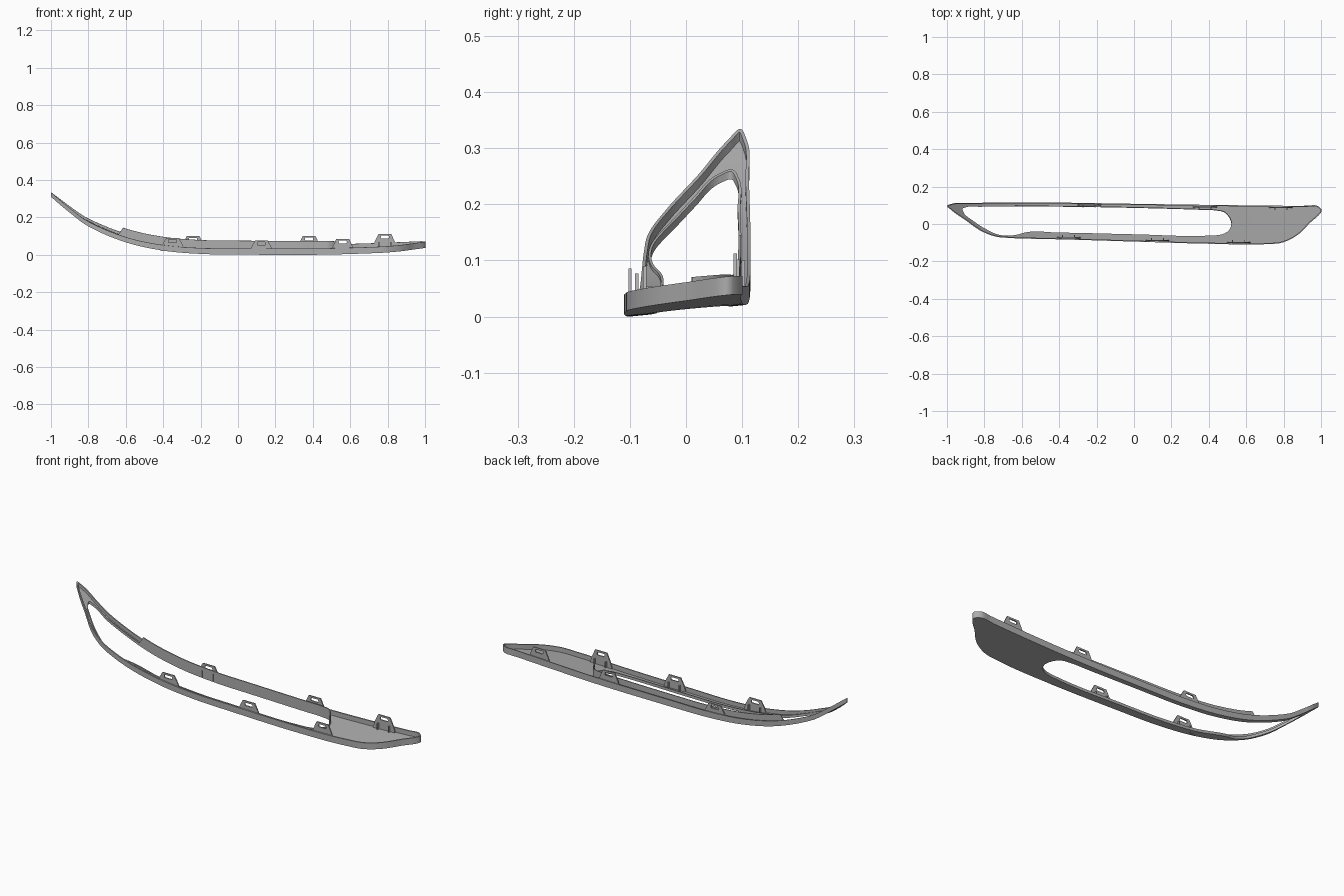
import bpy
import bmesh
import math
from mathutils import Vector

cube = bpy.data.objects.get("Cube")
if cube:
    bpy.data.objects.remove(cube, do_unlink=True)

grey = bpy.data.materials.new("mid grey plastic")
grey.use_nodes = True
colour = (0.42, 0.42, 0.42, 1)
grey.diffuse_color = colour
grey.node_tree.nodes["Principled BSDF"].inputs["Base Color"].default_value = colour


def hermite(p0, p1, m0, m1, h, t):
    """Cubic between two points with given slopes."""
    a, b = (1 + 2 * t) * (1 - t) ** 2, t * t * (3 - 2 * t)
    return p0 * a + p1 * b + m0 * (h * t * (1 - t) ** 2) - m1 * (h * t * t * (1 - t))


def smooth_loop(points, steps):
    """Closed smooth curve through the points, spaced by chord length."""
    pts = [Vector(p) for p in points]
    n = len(pts)
    chord = [(pts[(i + 1) % n] - pts[i]).length for i in range(n)]
    slope = [(pts[(i + 1) % n] - pts[i]) / chord[i] for i in range(n)]
    tan = [(slope[i] * chord[i - 1] + slope[i - 1] * chord[i]) / (chord[i] + chord[i - 1])
           for i in range(n)]
    return [hermite(pts[i], pts[(i + 1) % n], tan[i], tan[(i + 1) % n], chord[i], s / steps)
            for i in range(n) for s in range(steps)]


def inward_normals(loop):
    """Normals to the right of travel, towards the middle of a clockwise loop."""
    n = len(loop)
    out = []
    for i in range(n):
        d = (loop[(i + 1) % n] - loop[i - 1]).normalized()
        out.append(Vector((d.y, -d.x)))
    return out


# Lengthwise sweep of the underside: x, z
SWEEP = [(-1, .29), (-.9, .213), (-.8, .146), (-.6, .064), (-.4, .02), (-.2, .003),
         (0, 0), (.4, 0), (.7, .008), (1, .02)]


def underside(x, y):
    """Height of the underside, tilted up towards the back."""
    n = len(SWEEP)
    k = max(i for i in range(n - 1) if SWEEP[i][0] <= x or i == 0)

    def slope(i):
        a, b = SWEEP[max(i - 1, 0)], SWEEP[min(i + 1, n - 1)]
        return (b[1] - a[1]) / (b[0] - a[0])
    (x0, z0), (x1, z1) = SWEEP[k], SWEEP[k + 1]
    z = hermite(z0, z1, slope(k), slope(k + 1), x1 - x0, (x - x0) / (x1 - x0))
    return z + 0.1 * (y + 0.109)


def bridge(bm, rings):
    """Join a closed series of closed vertex rings with quads."""
    for i, ring in enumerate(rings):
        nxt = rings[(i + 1) % len(rings)]
        for j in range(len(ring)):
            k = (j + 1) % len(ring)
            bm.faces.new((ring[j], ring[k], nxt[k], nxt[j]))


def finish(name, bm):
    bmesh.ops.recalc_face_normals(bm, faces=bm.faces)
    mesh = bpy.data.meshes.new(name)
    bm.to_mesh(mesh)
    bm.free()
    mesh.materials.append(grey)
    ob = bpy.data.objects.new(name, mesh)
    bpy.context.collection.objects.link(ob)
    bpy.ops.object.select_all(action='DESELECT')
    ob.select_set(True)
    bpy.context.view_layer.objects.active = ob
    bpy.ops.object.shade_smooth_by_angle(angle=math.radians(30))


# Outer outline and opening outline, clockwise from the left tip
OUTER = [(-1, .097), (-.97, .109), (-.88, .112), (-.5, .115), (0, .108), (.42, .102),
         (.92, .097), (.98, .097), (1, .082), (.935, 0), (.87, -.062), (.79, -.1),
         (.7, -.108), (.42, -.106), (0, -.094), (-.4, -.082), (-.58, -.078), (-.66, -.075),
         (-.74, -.067), (-.82, -.036), (-.9, .02), (-.975, .073)]
OPENING = [(-.917, .081), (-.9, .089), (-.82, .092), (-.5, .093), (0, .086), (.35, .076),
           (.43, .073), (.485, .06), (.512, .028), (.52, 0), (.51, -.03), (.48, -.052),
           (.45, -.059), (.4, -.062), (0, -.055), (-.4, -.046), (-.58, -.045), (-.63, -.058),
           (-.72, -.058), (-.79, -.028), (-.86, .017), (-.91, .06)]
STEPS = 14
outer = smooth_loop(OUTER, STEPS)
opening = smooth_loop(OPENING, STEPS)
outer_n, opening_n = inward_normals(outer), inward_normals(opening)
WALL, FLOOR = 0.006, 0.008


def section(i):
    """Closed cross-section: outer rim, floor, opening wall, underside."""
    o, p = outer[i], opening[i]
    rim = 0.033 - 0.009 * max(0, -o.x)
    tall = p.x > -0.63 and p.y > 0.01
    wall = 0.056 if tall else 0.014
    o2, p2 = o + outer_n[i] * WALL, p - opening_n[i] * WALL * 0.8
    fr = [k / 7 for k in range(8)]
    flat = [(o, 0), (o, rim), (o2, rim)]
    flat += [(o2.lerp(p2, f), FLOOR) for f in fr]
    flat += [(p2, wall), (p, wall)]
    flat += [(p.lerp(o, f), 0) for f in fr[:-1]]
    return [(q.x, q.y, underside(q.x, q.y) + h) for q, h in flat]


# Curved tray with its rim and opening wall
bm = bmesh.new()
bridge(bm, [[bm.verts.new(v) for v in section(i)] for i in range(len(outer))])
finish("curved_bezel_tray", bm)


def rim_y(x, back):
    side = [p for p in outer if (p.y > 0.03) == back]
    return min(side, key=lambda p: abs(p.x - x)).y


def clip(name, x, back, top, half=0.034):
    """Upright tapered plate with a slot, held by two small ribs."""
    s = -1 if back else 1
    y = rim_y(x, back) + s * 0.007
    base = underside(x, y) + FLOOR * 0.5
    low = base + 0.034
    bm = bmesh.new()
    edge = [(-half * 1.9, base), (half * 1.9, base), (half * 1.6, low), (half, top),
            (-half, top), (-half * 1.6, low)]
    slot = [(-half * .6, top - .024), (half * .6, top - .024), (half * .65, top - .018),
            (half * .6, top - .009), (-half * .6, top - .009), (-half * .65, top - .018)]
    depth = s * 0.006
    bridge(bm, [[bm.verts.new((x + u, y + d, z)) for u, z in shape]
                for shape, d in ((edge, 0), (slot, 0), (slot, depth), (edge, depth))])
    for e in (-1, 1):
        for v in bmesh.ops.create_cube(bm, size=1)["verts"]:
            v.co = (x + e * half * 0.95 + v.co.x * 0.005, y + s * (0.011 + v.co.y * 0.012),
                    (base + low) / 2 + v.co.z * (low - base))
    finish(name, bm)


for n, (x, top) in enumerate([(-.24, .1), (.38, .102), (.785, .112)], 1):
    clip(f"back_clip_{n}", x, True, top)
for n, (x, top) in enumerate([(-.35, .09), (.125, .077), (.56, .086)], 1):
    clip(f"front_clip_{n}", x, False, top)
